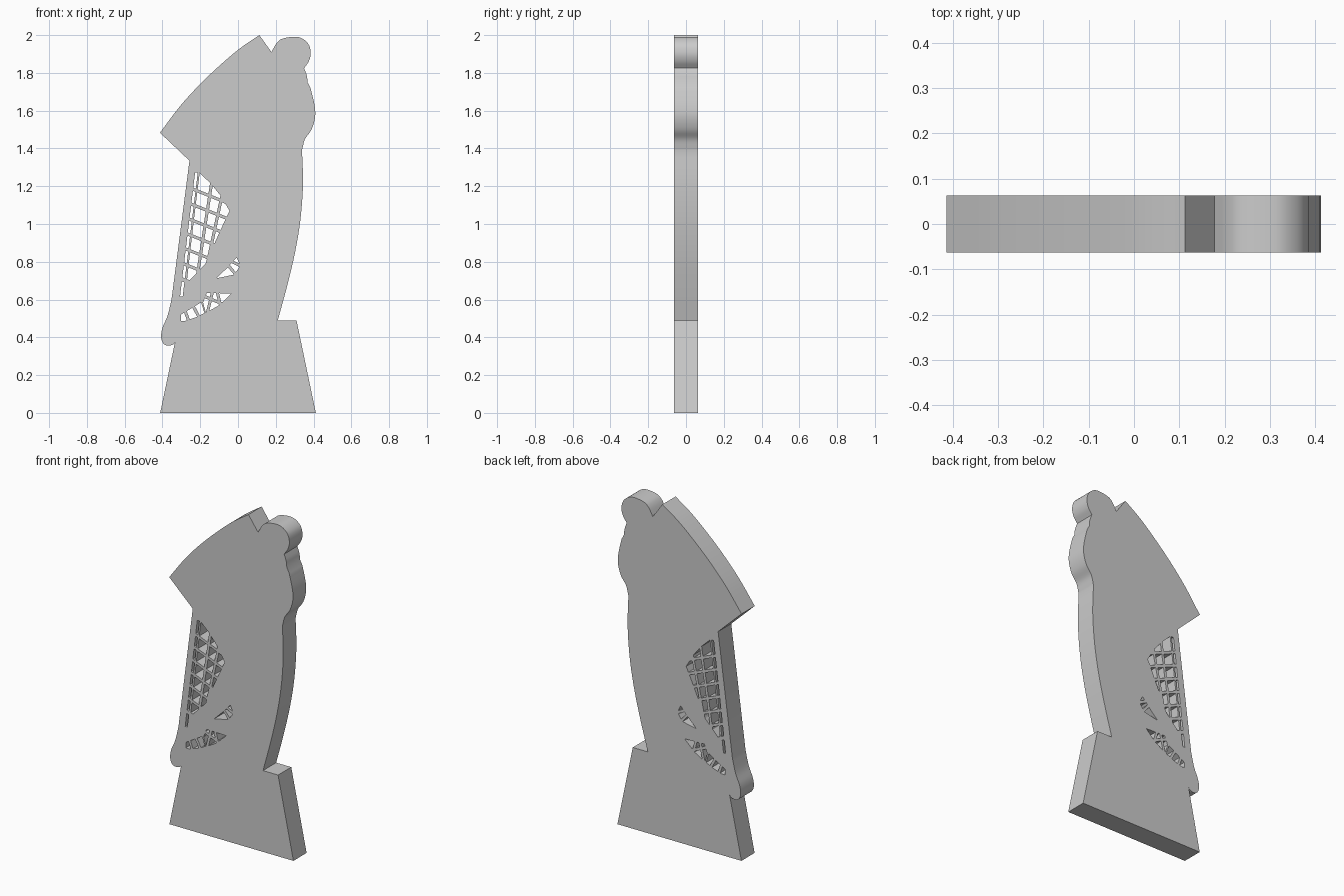
import bpy, bmesh, math
from mathutils import Vector

if "Cube" in bpy.data.objects:
    bpy.data.objects.remove(bpy.data.objects["Cube"])

DEPTH = 0.125


def smooth(points, steps=5):
    """Catmull-Rom curve through the points."""
    p = [Vector(q) for q in points]
    p = [2 * p[0] - p[1]] + p + [2 * p[-1] - p[-2]]
    out = []
    for i in range(1, len(p) - 2):
        a, b, c, d = p[i - 1:i + 3]
        for s in range(steps):
            t = s / steps
            out.append(0.5 * (2 * b + (c - a) * t + (2 * a - 5 * b + 4 * c - d) * t * t
                              + (3 * b - a - 3 * c + d) * t ** 3))
    return out + [p[-2]]


def clip(poly, point, normal):
    """Keep the part of a polygon on the normal's side of a line."""
    out = []
    for a, b in zip(poly, poly[1:] + poly[:1]):
        da, db = (a - point).dot(normal), (b - point).dot(normal)
        if da >= 0:
            out.append(a)
        if da * db < 0:
            out.append(a.lerp(b, da / (da - db)))
    return out


def area(poly):
    return abs(sum(a.x * b.y - a.y * b.x for a, b in zip(poly, poly[1:] + poly[:1]))) / 2


def net(region, strands, width=0.016):
    """Split an opening into cells, leaving straight strands between them."""
    cells = [[Vector(p) for p in region]]
    for x1, z1, x2, z2 in strands:
        a, b = Vector((x1, z1)), Vector((x2, z2))
        n = (b - a).orthogonal().normalized()
        cells = [clip(c, a + s * n * width / 2, s * n) for c in cells for s in (1, -1)]
        cells = [c for c in cells if len(c) > 2 and area(c) > 0.00008]
    return cells


# Outline: plinth, back, shoulder, head, sail edge, front and foot
outline = [(-0.412, 0), (0.412, 0), (0.31, 0.488)]
outline += smooth([(0.21, 0.488), (0.257, 0.66), (0.30, 0.84), (0.33, 1.02),
                   (0.344, 1.21), (0.339, 1.39)])
outline += smooth([(0.341, 1.40), (0.355, 1.45), (0.389, 1.50), (0.408, 1.565),
                   (0.405, 1.63), (0.384, 1.72)])
outline += [(0.368, 1.75), (0.366, 1.78), (0.36, 1.80)]
outline += smooth([(0.35, 1.825), (0.375, 1.862), (0.385, 1.905), (0.373, 1.952),
                   (0.336, 1.984), (0.294, 1.991), (0.235, 1.981), (0.204, 1.957), (0.177, 1.91)])
outline += smooth([(0.113, 2.0), (0.008, 1.928), (-0.098, 1.838), (-0.204, 1.737),
                   (-0.31, 1.62), (-0.413, 1.483)])
outline += [(-0.257, 1.335)]
outline += smooth([(-0.352, 0.60), (-0.373, 0.515), (-0.40, 0.45), (-0.407, 0.40),
                   (-0.394, 0.366), (-0.368, 0.356), (-0.341, 0.364), (-0.333, 0.377)])

# Net openings
rows = [(-0.24, 1.185 - 0.083 * i, -0.04, 1.105 - 0.083 * i) for i in range(7)]
columns = [(-0.14, 1.215, -0.214, 0.735), (-0.085, 1.15, -0.16, 0.80)]
holes = net([(-0.203, 1.27), (-0.145, 1.215), (-0.092, 1.15), (-0.045, 1.07), (-0.087, 0.98),
             (-0.13, 0.885), (-0.172, 0.79), (-0.272, 0.685), (-0.252, 0.865), (-0.23, 1.05)],
            rows + columns)
holes += net([(-0.227, 1.273), (-0.213, 1.273), (-0.293, 0.615), (-0.307, 0.615)],
             rows + [(-0.32, 0.71, -0.25, 0.69)])
holes += net([(-0.113, 0.713), (-0.055, 0.77), (-0.008, 0.822), (0.013, 0.78), (-0.02, 0.732)],
             [(-0.06, 0.79, -0.005, 0.725), (-0.03, 0.80, 0.02, 0.775)])
holes += net([(-0.185, 0.585), (-0.165, 0.635), (-0.035, 0.632), (-0.10, 0.57), (-0.17, 0.53)],
             [(-0.11, 0.64, -0.09, 0.56), (-0.185, 0.62, -0.09, 0.58), (-0.145, 0.60, -0.165, 0.52)])
holes += net([(-0.303, 0.487), (-0.303, 0.52), (-0.195, 0.585), (-0.178, 0.528), (-0.225, 0.505),
              (-0.28, 0.487)],
             [(-0.28, 0.54, -0.255, 0.47), (-0.24, 0.57, -0.205, 0.505), (-0.32, 0.535, -0.2, 0.60)])

# Plate: filled profile with the openings, extruded to full depth
curve = bpy.data.curves.new("trophy_profile", 'CURVE')
curve.dimensions = '2D'
curve.fill_mode = 'BOTH'
curve.extrude = DEPTH / 2
for loop in [outline] + holes:
    spline = curve.splines.new('POLY')
    spline.points.add(len(loop) - 1)
    for pt, co in zip(spline.points, loop):
        pt.co = (co[0], co[1], 0, 1)
    spline.use_cyclic_u = True
helper = bpy.data.objects.new("profile_helper", curve)
bpy.context.collection.objects.link(helper)
bpy.context.view_layer.update()
mesh = bpy.data.meshes.new_from_object(
    helper.evaluated_get(bpy.context.evaluated_depsgraph_get()))
bpy.data.objects.remove(helper)

# Stand the plate upright and weld its walls to its faces
bm = bmesh.new()
bm.from_mesh(mesh)
bmesh.ops.remove_doubles(bm, verts=bm.verts, dist=0.0003)
for v in bm.verts:
    v.co = (v.co.x, -v.co.z, v.co.y)
bmesh.ops.recalc_face_normals(bm, faces=bm.faces)
bm.to_mesh(mesh)
bm.free()
mesh.name = "silhouette_plate"

grey = bpy.data.materials.new("plain grey")
grey.diffuse_color = (0.6, 0.6, 0.6, 1)
grey.use_nodes = True
grey.node_tree.nodes["Principled BSDF"].inputs["Base Color"].default_value = grey.diffuse_color
mesh.materials.clear()
mesh.materials.append(grey)
plate = bpy.data.objects.new("silhouette_plate", mesh)
bpy.context.collection.objects.link(plate)
bpy.context.view_layer.objects.active = plate
plate.select_set(True)
bpy.ops.object.shade_smooth_by_angle(angle=math.radians(25))
